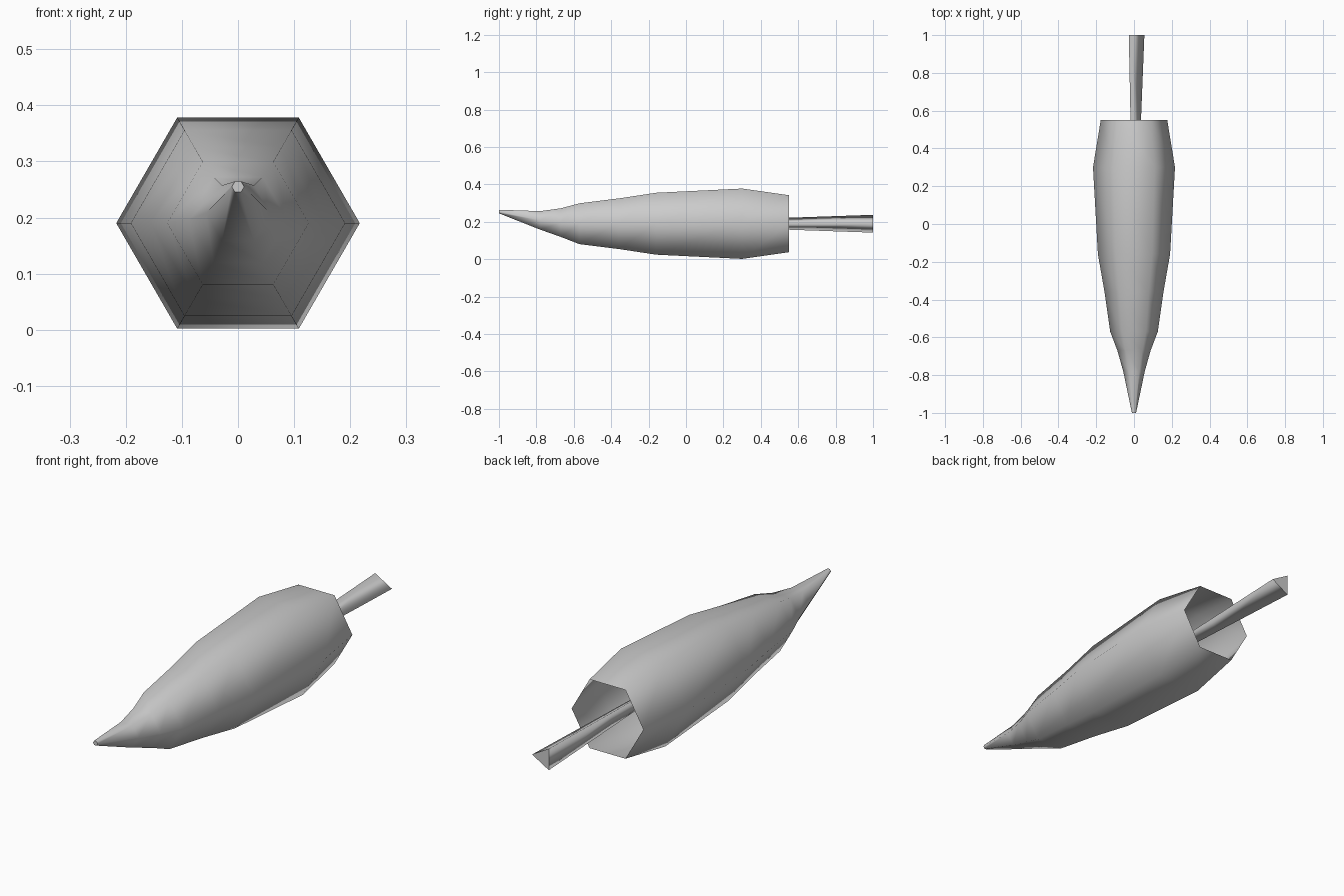
import bpy
import bmesh
from math import cos, sin, tau

cube = bpy.data.objects.get("Cube")
if cube:
    bpy.data.objects.remove(cube, do_unlink=True)

grey = bpy.data.materials.new("light_grey")
grey.use_nodes = True
colour = (0.6, 0.6, 0.6, 1)
grey.diffuse_color = colour
grey.node_tree.nodes["Principled BSDF"].inputs["Base Color"].default_value = colour


def loft(name, sides, rings, cap_front, cap_back):
    """Skin regular polygons (y, centre z, radius) along the y axis."""
    bm = bmesh.new()
    loops = []
    for y, z, r in rings:
        angles = [tau * i / sides for i in range(sides)]
        loops.append([bm.verts.new((r * cos(a), y, z + r * sin(a))) for a in angles])
    for a, b in zip(loops, loops[1:]):
        for i in range(sides):
            j = (i + 1) % sides
            bm.faces.new((a[i], a[j], b[j], b[i])).smooth = True
    caps = []
    if cap_front:
        caps.append(bm.faces.new(loops[0]))
    if cap_back:
        caps.append(bm.faces.new(loops[-1]))
    bmesh.ops.recalc_face_normals(bm, faces=bm.faces)
    # Keep the flat ends crisp
    for cap in caps:
        for edge in cap.edges:
            edge.smooth = False
    mesh = bpy.data.meshes.new(name)
    bm.to_mesh(mesh)
    bm.free()
    mesh.materials.append(grey)
    obj = bpy.data.objects.new(name, mesh)
    bpy.context.collection.objects.link(obj)
    return obj


# Hollow hexagonal body, open at the back, with an upturned tip
loft("body", 6, [
    (-1.0, 0.255, 0.011),
    (-0.78, 0.208, 0.057),
    (-0.67, 0.196, 0.088),
    (-0.57, 0.19, 0.126),
    (-0.36, 0.19, 0.156),
    (-0.16, 0.19, 0.191),
    (0.30, 0.19, 0.217),
    (0.55, 0.19, 0.176),
], True, False)

# Three-sided stem, flaring towards the back
loft("stem", 3, [
    (-0.1, 0.19, 0.012),
    (0.55, 0.19, 0.037),
    (1.0, 0.19, 0.055),
], True, True)
